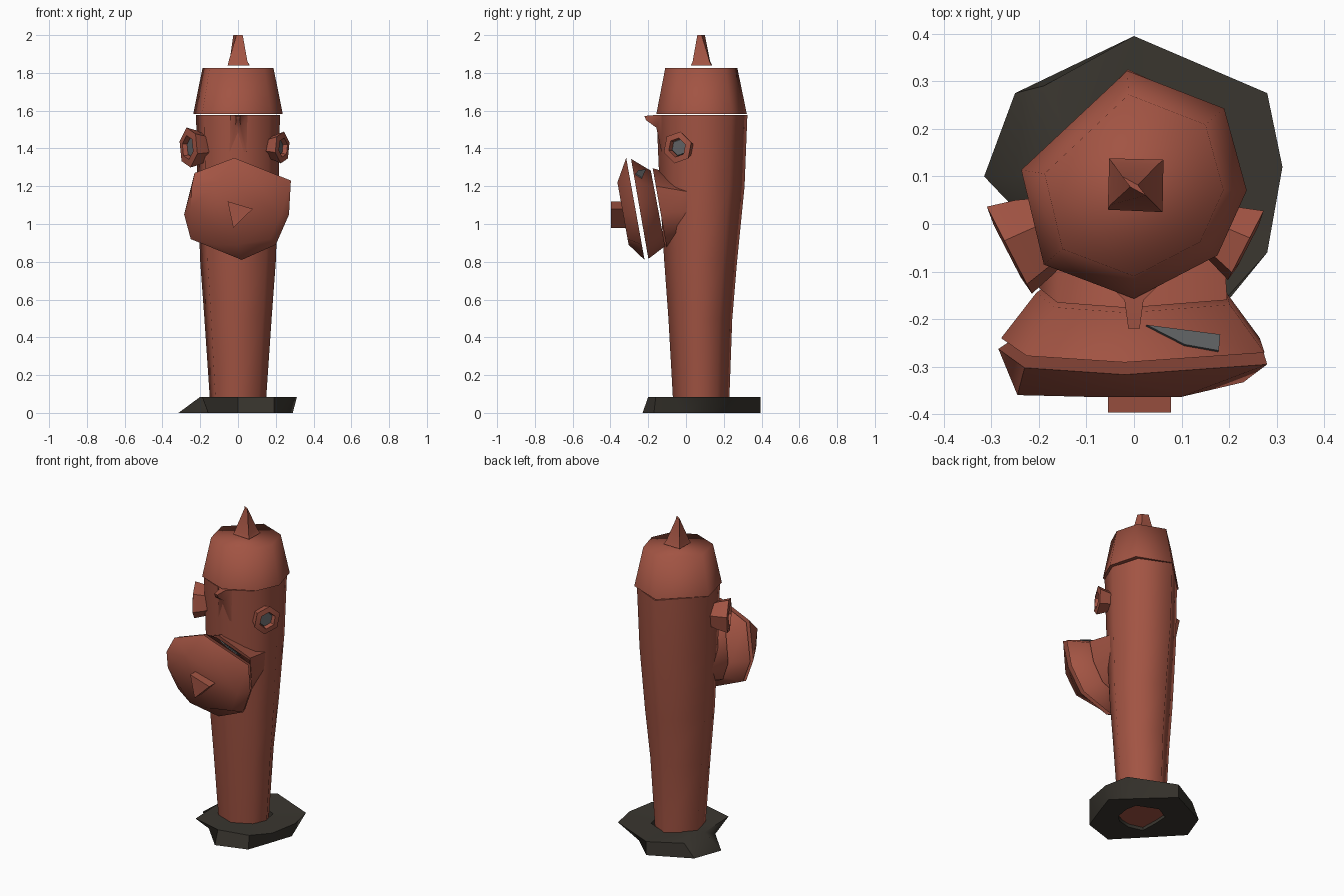
import bpy, bmesh, math
from mathutils import Vector

if "Cube" in bpy.data.objects:
    bpy.data.objects.remove(bpy.data.objects["Cube"])


def material(name, rgb):
    m = bpy.data.materials.new(name)
    m.diffuse_color = (*rgb, 1)
    m.use_nodes = True
    m.node_tree.nodes["Principled BSDF"].inputs["Base Color"].default_value = m.diffuse_color
    return m


RED = material("worn red paint", (0.36, 0.088, 0.056))
DARK = material("dark base metal", (0.042, 0.037, 0.029))
GREY = material("grey metal", (0.12, 0.125, 0.13))


def loft(name, rings, mat, closed_loop=False, caps=True, angle=35):
    """Skin a list of equal-length point rings into one solid."""
    bm = bmesh.new()
    vs = [[bm.verts.new(p) for p in r] for r in rings]
    n = len(rings[0])
    pairs = list(zip(vs, vs[1:]))
    if closed_loop:
        pairs.append((vs[-1], vs[0]))
    for a, b in pairs:
        for i in range(n):
            j = (i + 1) % n
            bm.faces.new((a[i], a[j], b[j], b[i]))
    if caps and not closed_loop:
        bm.faces.new(vs[0])
        bm.faces.new(vs[-1])
    bmesh.ops.recalc_face_normals(bm, faces=bm.faces)
    me = bpy.data.meshes.new(name)
    bm.to_mesh(me)
    bm.free()
    me.materials.append(mat)
    me.shade_smooth()
    me.set_sharp_from_angle(angle=math.radians(angle))
    ob = bpy.data.objects.new(name, me)
    bpy.context.collection.objects.link(ob)
    return ob


# Seven-sided plan shared by the barrel and bonnet, in -1..1
PLAN = [(-0.06, 1), (-1, 0.13), (-0.8, -0.7), (0, -1), (0.74, -0.62),
        (1, -0.05), (0.8, 0.67)]


def plan_ring(z, half_x, y0, y1, corner=1.0):
    """Plan at height z; corner pulls in the back right corner."""
    c, h = (y0 + y1) / 2, (y1 - y0) / 2
    pts = PLAN[:6] + [(PLAN[6][0] * corner, PLAN[6][1] * corner)]
    return [(x * half_x, c + y * h, z) for x, y in pts]


# Barrel
loft("barrel", [plan_ring(*r) for r in (
    (0.02, 0.145, -0.065, 0.23, 0.85), (0.09, 0.15, -0.07, 0.23, 0.85),
    (0.50, 0.178, -0.093, 0.245, 0.88), (0.80, 0.20, -0.115, 0.27, 0.92),
    (1.20, 0.215, -0.14, 0.31, 0.95), (1.577, 0.222, -0.156, 0.325, 0.97))],
     RED, angle=75)

# Bonnet
loft("bonnet", [plan_ring(1.582, 0.237, -0.157, 0.322),
                plan_ring(1.825, 0.188, -0.11, 0.272)], RED, angle=85)

# Top nut, a square narrowing to a diagonal ridge
loft("top_nut", [
    [(-0.055, 0.03, 1.84), (0.06, 0.025, 1.84), (0.062, 0.135, 1.84), (-0.052, 0.138, 1.84)],
    [(-0.05, 0.04, 1.86), (0.05, 0.035, 1.86), (0.05, 0.125, 1.86), (-0.045, 0.128, 1.86)],
    [(-0.008, 0.078, 2.0), (0.025, 0.06, 2.0), (0.008, 0.082, 2.0), (-0.025, 0.1, 2.0)],
], RED)

# Base plate: six-cornered underside, wider top and a central hole
bottom = [(0, 0.395), (-0.25, 0.275), (-0.315, 0.1), (-0.158, -0.065), (0, -0.23),
          (0.19, -0.17), (0.243, -0.02), (0.29, 0.12), (0.15, 0.255)]
top = [(0, 0.395), (-0.19, 0.29), (-0.2, 0.1), (-0.19, -0.15), (0, -0.2),
       (0.19, -0.16), (0.28, -0.06), (0.312, 0.12), (0.28, 0.275)]


def flat(pts, z, s=1.0):
    return [(x * s, 0.08 + (y - 0.08) * s, z) for x, y in pts]


loft("base_plate", [flat(bottom, 0), flat(top, 0.085),
                    flat(top, 0.08, 0.45), flat(top, 0, 0.45)],
     DARK, closed_loop=True, angle=50)

# Front outlet: tilted rings from an (x, z) outline
OUTLET = [(-0.23, 1.27), (-0.02, 1.35), (0.28, 1.23), (0.27, 1.05),
          (0.2, 0.89), (0.02, 0.81), (-0.25, 0.92), (-0.285, 1.05)]
FACE = [(-0.245, 1.2), (-0.1, 1.22), (0.1, 1.22), (0.23, 1.05),
        (0.17, 0.92), (0.0, 0.89), (-0.12, 0.89), (-0.25, 1.09)]


def tilted(pts, y, k, sx=1.0, sz=1.0, zc=1.08):
    return [(x * sx, y - k * (z - zc), zc + (z - zc) * sz) for x, z in pts]


flange_back = tilted(OUTLET, -0.15, 0.14, 0.72, 0.74, 1.09)
flange_front = tilted(OUTLET, -0.245, 0.17, 0.98, 0.98)
loft("outlet_pipe", [tilted(OUTLET, 0.01, 0.0, 0.66, 0.58, 1.09),
                     tilted(OUTLET, -0.14, 0.14, 0.7, 0.79, 1.09)], RED, angle=60)
loft("outlet_flange", [flange_back, flange_front], RED, angle=60)
loft("outlet_cap", [tilted(OUTLET, -0.268, 0.18), tilted(FACE, -0.338, 0.18)],
     RED, angle=60)

# Outlet nut
NUT = [(-0.055, 1.12), (0.078, 1.08), (-0.025, 0.98)]
loft("outlet_nut", [[(x, y, z) for x, z in NUT] for y in (-0.32, -0.396)], RED)

# Grey sliver on top of the flange
a, b, c, d = (Vector(p) for p in (flange_back[1], flange_back[2],
                                  flange_front[2], flange_front[1]))
sliver = [a.lerp(b, u).lerp(d.lerp(c, u), v)
          for u, v in ((0.17, 0.3), (0.75, 0.6), (0.68, 0.92), (0.45, 0.75))]
n = (b - a).cross(d - a).normalized()
n = n if n.z > 0 else -n
loft("flange_sliver", [[p - n * 0.002 for p in sliver],
                       [p + n * 0.006 for p in sliver]], GREY)

# Side outlets: short stubs with a grey recessed centre
for name, side, r, cx, cy, depth in (("left", -1, 0.108, 0.262, -0.055, 0.06),
                                     ("right", 1, 0.086, 0.235, -0.045, 0.035)):
    out = Vector((side * 0.89, -0.46, 0))
    across = Vector((side * 0.46, 0.89, 0))
    mid = Vector((side * cx, cy, 1.405))

    def ear_ring(rad, off):
        return [mid + out * off + across * rad * math.cos(t) + Vector((0, 0, rad * math.sin(t)))
                for t in (math.tau * (i + 0.3) / 6 for i in range(6))]

    loft(name + "_outlet", [ear_ring(r * 0.65, -depth - 0.05), ear_ring(r * 0.85, -depth),
                            ear_ring(r, 0), ear_ring(r * 0.6, 0.005),
                            ear_ring(r * 0.55, -0.025)], RED)
    loft(name + "_outlet_centre", [ear_ring(r * 0.55, -0.026), ear_ring(r * 0.5, -0.018)], GREY)

# Small pointed spur under the bonnet, fading into the barrel below
loft("front_spur", [
    [(-0.05, -0.13, 1.577), (0.05, -0.13, 1.577), (0.045, -0.13, 1.38), (-0.045, -0.13, 1.38)],
    [(-0.02, -0.16, 1.577), (0.02, -0.16, 1.577), (0.015, -0.157, 1.51), (-0.015, -0.157, 1.51)],
    [(-0.012, -0.22, 1.572), (0.012, -0.22, 1.572), (0.01, -0.212, 1.55), (-0.01, -0.212, 1.55)],
], RED, angle=60)
